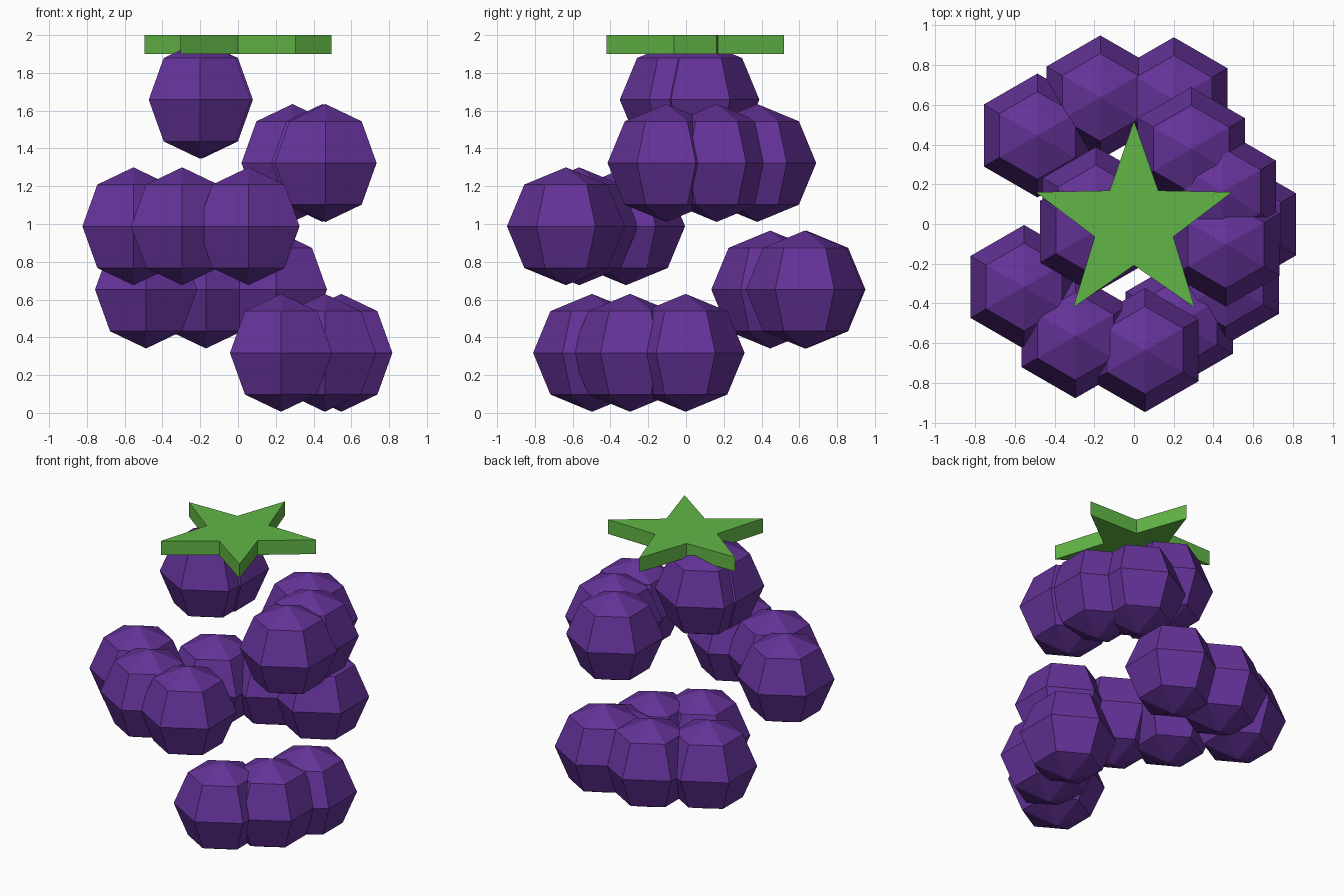
import bpy
import bmesh
from math import radians, sin, cos, pi

cube = bpy.data.objects.get("Cube")
if cube:
    bpy.data.objects.remove(cube, do_unlink=True)


def make_material(name, color):
    mat = bpy.data.materials.new(name)
    mat.use_nodes = True
    mat.diffuse_color = color
    mat.node_tree.nodes["Principled BSDF"].inputs["Base Color"].default_value = color
    return mat


def make_mesh(name, bm, mat):
    mesh = bpy.data.meshes.new(name)
    bmesh.ops.recalc_face_normals(bm, faces=bm.faces)
    bm.to_mesh(mesh)
    bm.free()
    mesh.materials.append(mat)
    return mesh


def add_object(name, mesh, location):
    obj = bpy.data.objects.new(name, mesh)
    obj.location = location
    bpy.context.scene.collection.objects.link(obj)
    return obj


purple = make_material("grape purple", (0.127, 0.032, 0.314, 1))
green = make_material("leaf green", (0.122, 0.468, 0.061, 1))

# One faceted berry, shared by the whole bunch, with hexagon corners on the y axis
bm = bmesh.new()
bmesh.ops.create_uvsphere(bm, u_segments=6, v_segments=4, radius=0.312)
corner = max(bm.verts, key=lambda v: v.co.xy.length).co
turn = pi / 6 if abs(corner.y) < 0.01 or abs(corner.x) > 0.3 else 0
if not any(abs(v.co.x) < 0.01 and abs(v.co.y) > 0.3 for v in bm.verts):
    for v in bm.verts:
        x, y = v.co.x, v.co.y
        v.co.x = x * cos(pi / 6) - y * sin(pi / 6)
        v.co.y = x * sin(pi / 6) + y * cos(pi / 6)
grape_mesh = make_mesh("grape", bm, purple)

# Tiers of berries: ring radius, first angle, number of berries
tiers = [(0.547, -65.4, 3), (0.66, 72.3, 3), (0.638, 209.8, 3),
         (0.475, -12.6, 3), (0.206, 158.2, 2)]
for t, (radius, start, count) in enumerate(tiers):
    for i in range(count):
        a = radians(start + 32.6 * i)
        add_object(f"grape_tier{t + 1}_{i + 1}", grape_mesh,
                   (radius * cos(a), radius * sin(a), 0.318 + 0.335 * t))

# Star-shaped leaf on top
bm = bmesh.new()
outline = []
for i in range(10):
    r = 0.52 if i % 2 == 0 else 0.208
    a = pi / 2 + i * pi / 5
    outline.append(bm.verts.new((r * cos(a), r * sin(a), 0)))
face = bm.faces.new(outline)
extruded = bmesh.ops.extrude_face_region(bm, geom=[face])["geom"]
bmesh.ops.translate(bm, vec=(0, 0, 0.1),
                    verts=[g for g in extruded if isinstance(g, bmesh.types.BMVert)])
add_object("star_leaf", make_mesh("star_leaf", bm, green), (0, 0, 1.9))
